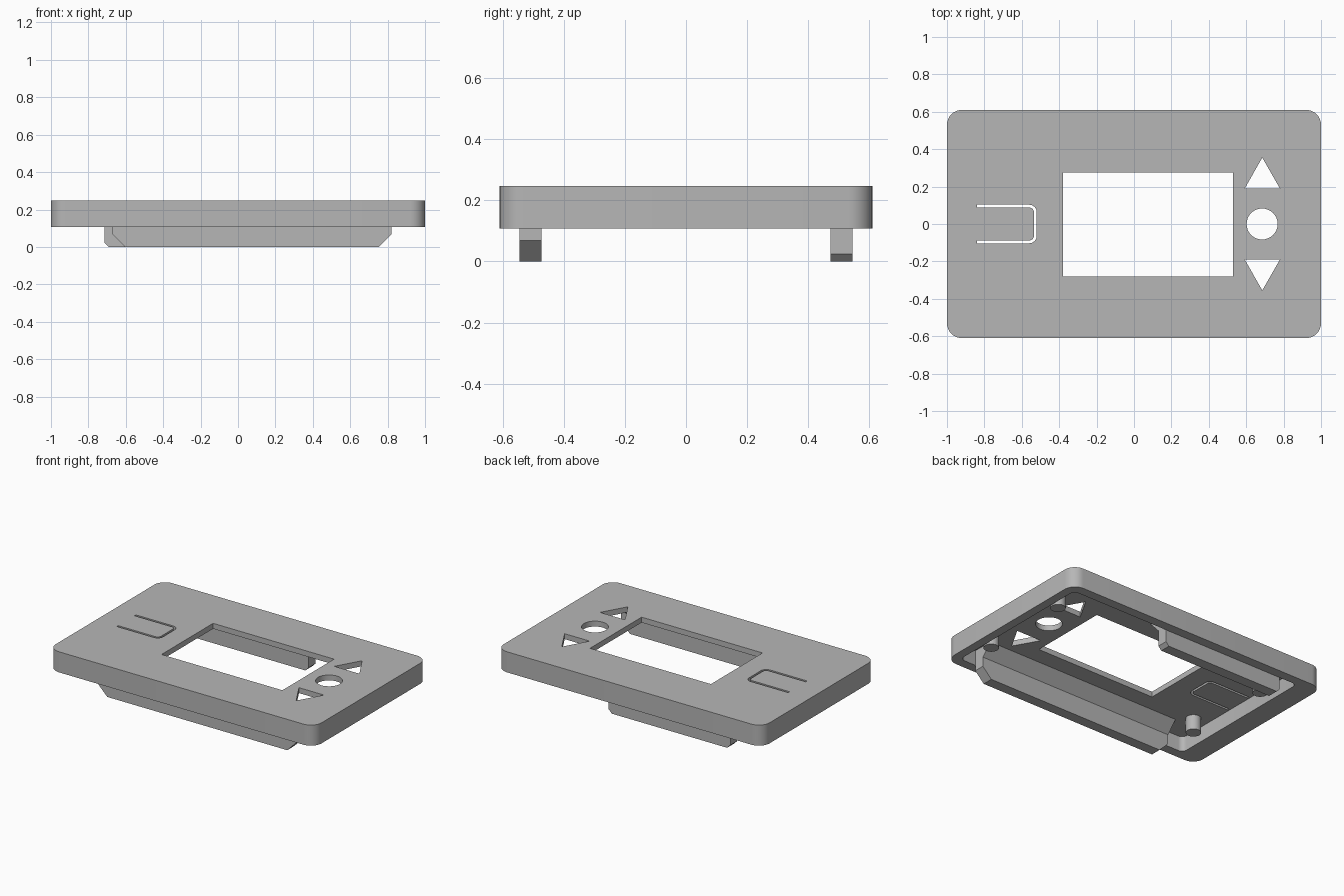
import bpy, bmesh, math

if "Cube" in bpy.data.objects:
    bpy.data.objects.remove(bpy.data.objects["Cube"])

grey = bpy.data.materials.new("plain_grey")
grey.diffuse_color = (0.47, 0.47, 0.47, 1)
grey.use_nodes = True
grey.node_tree.nodes["Principled BSDF"].inputs["Base Color"].default_value = grey.diffuse_color

TOP, RIM, CEIL = 0.247, 0.107, 0.21   # top face, lower rim, underside of the face


def prism(name, pts, lo, hi, axis="z"):
    """Extrude a 2D outline along an axis: z -> (x, y), y -> (x, z), x -> (y, z)."""
    place = {"z": lambda p, d: (p[0], p[1], d),
             "y": lambda p, d: (p[0], d, p[1]),
             "x": lambda p, d: (d, p[0], p[1])}[axis]
    bm = bmesh.new()
    a = [bm.verts.new(place(p, lo)) for p in pts]
    b = [bm.verts.new(place(p, hi)) for p in pts]
    n = len(pts)
    bm.faces.new(a)
    bm.faces.new(b)
    for i in range(n):
        j = (i + 1) % n
        bm.faces.new((a[i], a[j], b[j], b[i]))
    bmesh.ops.recalc_face_normals(bm, faces=bm.faces)
    me = bpy.data.meshes.new(name)
    bm.to_mesh(me)
    bm.free()
    me.materials.append(grey)
    ob = bpy.data.objects.new(name, me)
    bpy.context.collection.objects.link(ob)
    return ob


def arc(cx, cy, r, a0, a1, n):
    return [(cx + r * math.cos(math.radians(a0 + (a1 - a0) * i / n)),
             cy + r * math.sin(math.radians(a0 + (a1 - a0) * i / n))) for i in range(n + 1)]


def rounded_rect(x0, x1, y0, y1, r, n=8):
    return (arc(x1 - r, y1 - r, r, 0, 90, n) + arc(x0 + r, y1 - r, r, 90, 180, n)
            + arc(x0 + r, y0 + r, r, 180, 270, n) + arc(x1 - r, y0 + r, r, 270, 360, n))


def circle(cx, cy, r, n=32):
    return arc(cx, cy, r, 0, 360, n)[:-1]


def select(ob):
    bpy.ops.object.select_all(action="DESELECT")
    ob.select_set(True)
    bpy.context.view_layer.objects.active = ob


def smooth(ob):
    select(ob)
    bpy.ops.object.shade_smooth_by_angle(angle=math.radians(30))


def cut(ob, cutter):
    mod = ob.modifiers.new("cut", "BOOLEAN")
    mod.operation, mod.solver, mod.object = "DIFFERENCE", "EXACT", cutter
    select(ob)
    bpy.ops.object.modifier_apply(modifier=mod.name)
    bpy.data.objects.remove(cutter)


# Cover shell with an open underside
cover = prism("cover", rounded_rect(-1, 1, -0.61, 0.61, 0.08), RIM, TOP)
cut(cover, prism("cavity", rounded_rect(-0.85, 0.94, -0.545, 0.545, 0.035, 4), 0, CEIL))

# U-shaped slot that frees the flexible button
slot = ([(-0.84, -0.103)] + arc(-0.56, -0.063, 0.04, -90, 0, 6)
        + arc(-0.56, 0.063, 0.04, 0, 90, 6) + [(-0.84, 0.103), (-0.84, 0.088)]
        + arc(-0.56, 0.063, 0.025, 90, 0, 6) + arc(-0.56, -0.063, 0.025, 0, -90, 6)
        + [(-0.84, -0.088)])

# Openings: display window, round button, arrows, slot
openings = [
    [(-0.38, -0.28), (0.53, -0.28), (0.53, 0.275), (-0.38, 0.275)],
    circle(0.685, 0, 0.083),
    [(0.592, 0.19), (0.78, 0.19), (0.686, 0.355)],
    [(0.592, -0.19), (0.686, -0.355), (0.78, -0.19)],
    slot,
]
for outline in openings:
    cut(cover, prism("opening", outline, 0.15, 0.3))
smooth(cover)


# Rails with chamfered ends and a sloped foot against the underside
def rail(name, x0, x1, side, c):
    top = CEIL + 0.005
    body = [(x0 + c, 0), (x1 - c, 0), (x1, c), (x1, top), (x0, top), (x0, c)]
    prism(name, body, *sorted((side * 0.472, side * 0.545)), axis="y")
    foot = [(side * 0.473, 0.133), (side * 0.472, 0.133), (side * 0.4, CEIL),
            (side * 0.4, CEIL + 0.003), (side * 0.473, CEIL + 0.003)]
    prism(name + "_foot", foot, x0, x1, axis="x")


rail("front_rail", -0.67, 0.82, -1, 0.068)
rail("back_rail", -0.715, 0.20, 1, 0.024)

# Mounting posts
for x in (-0.747, 0.88):
    for s in (-1, 1):
        smooth(prism("post", circle(x, s * 0.32, 0.048, 24), RIM + 0.002, CEIL + 0.005))
